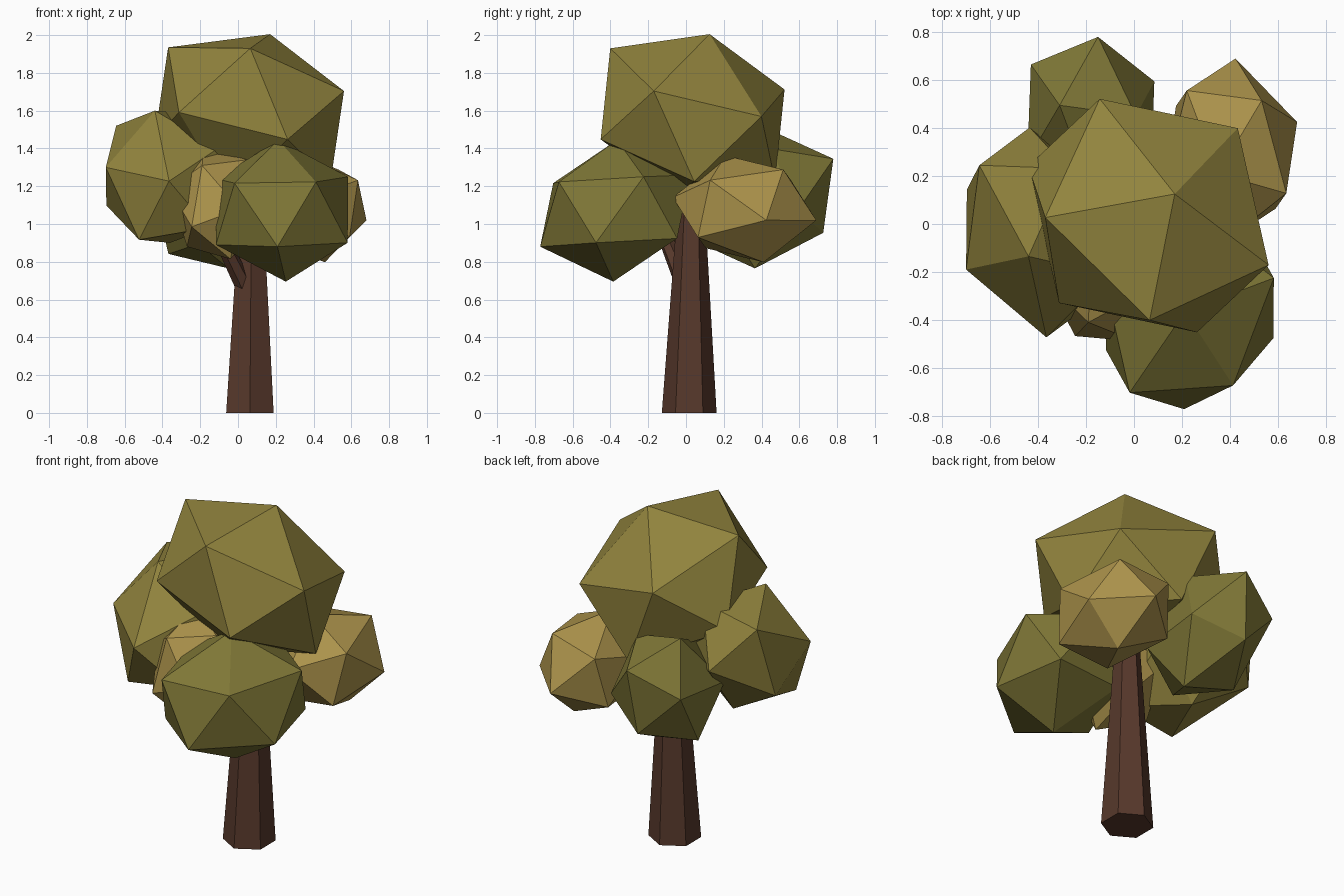
import bpy, bmesh
from mathutils import Matrix, Vector

if "Cube" in bpy.data.objects:
    bpy.data.objects.remove(bpy.data.objects["Cube"])


def material(name, rgb):
    m = bpy.data.materials.new(name)
    m.diffuse_color = (*rgb, 1)
    m.use_nodes = True
    m.node_tree.nodes["Principled BSDF"].inputs["Base Color"].default_value = m.diffuse_color
    return m


BARK = material("bark", (0.095, 0.04, 0.024))
OLIVE = material("olive_leaves", (0.285, 0.23, 0.047))
GREEN = material("green_leaves", (0.215, 0.187, 0.038))
TAN = material("tan_leaves", (0.41, 0.29, 0.07))


def finish(name, bm, mat):
    bmesh.ops.recalc_face_normals(bm, faces=bm.faces)
    mesh = bpy.data.meshes.new(name)
    bm.to_mesh(mesh)
    bm.free()
    mesh.materials.append(mat)
    obj = bpy.data.objects.new(name, mesh)
    bpy.context.collection.objects.link(obj)


def columns(*vs):
    return Matrix([Vector(v) for v in vs]).transposed()


def leaf_clump(name, centre, a, b, c, mat):
    """Icosahedron stretched so that one face has its corners at a, b, c from the centre."""
    bm = bmesh.new()
    bmesh.ops.create_icosphere(bm, subdivisions=1, radius=1)
    bm.faces.ensure_lookup_table()
    m = columns(a, b, c) @ columns(*[v.co for v in bm.faces[0].verts]).inverted()
    for v in bm.verts:
        v.co = m @ v.co + Vector(centre)
    finish(name, bm, mat)


def limb(name, p0, r0, p1, r1, level):
    """Tapered six-sided limb, with level ends or ends square to its axis."""
    bm = bmesh.new()
    p0, p1 = Vector(p0), Vector(p1)
    if level:
        x, y = Vector((1, 0, 0)), Vector((0, 1, 0))
    else:
        x = (p1 - p0).orthogonal().normalized()
        y = (p1 - p0).normalized().cross(x)
    rot = [Matrix.Rotation(i * 1.0471976 + 0.5235988, 2) @ Vector((1, 0)) for i in range(6)]
    rings = [[bm.verts.new(p + (x * q.x + y * q.y) * r) for q in rot]
             for p, r in ((p0, r0), (p1, r1))]
    for i in range(6):
        j = (i + 1) % 6
        bm.faces.new((rings[0][i], rings[0][j], rings[1][j], rings[1][i]))
    for ring in rings:
        bm.faces.new(ring)
    finish(name, bm, BARK)


# Trunk and side branch
limb("trunk", (0.063, 0.017, 0), 0.145, (0.073, 0.03, 1.35), 0.055, True)
limb("branch", (0.04, 0.0, 0.66), 0.05, (-0.13, -0.14, 1.0), 0.035, False)

# Leaf clumps
leaf_clump("crown_top", (0.06, 0.035, 1.58),
           (0.11, 0.09, 0.425), (0.005, -0.436, 0.35), (-0.43, -0.008, 0.355), OLIVE)
leaf_clump("clump_front_right", (0.233, -0.375, 1.07),
           (-0.02, 0.01, 0.375), (0.18, -0.298, 0.153), (0.35, 0.15, 0.18), GREEN)
leaf_clump("clump_left", (-0.40, -0.035, 1.25),
           (-0.30, -0.155, 0.05), (-0.245, 0.28, 0.27), (-0.04, -0.10, 0.35), OLIVE)
leaf_clump("clump_back_left", (-0.18, 0.43, 1.12),
           (-0.25, 0.235, 0.08), (0.03, 0.35, 0.225), (-0.13, 0.065, 0.355), GREEN)
leaf_clump("clump_back_right", (0.405, 0.31, 1.08),
           (0.275, 0.115, -0.06), (0.127, 0.205, 0.208), (0.23, -0.182, 0.152), TAN)
leaf_clump("clump_front_small", (-0.11, -0.25, 1.11),
           (-0.08, -0.16, 0.20), (0.12, -0.24, -0.03), (0.16, -0.03, 0.23), TAN)
